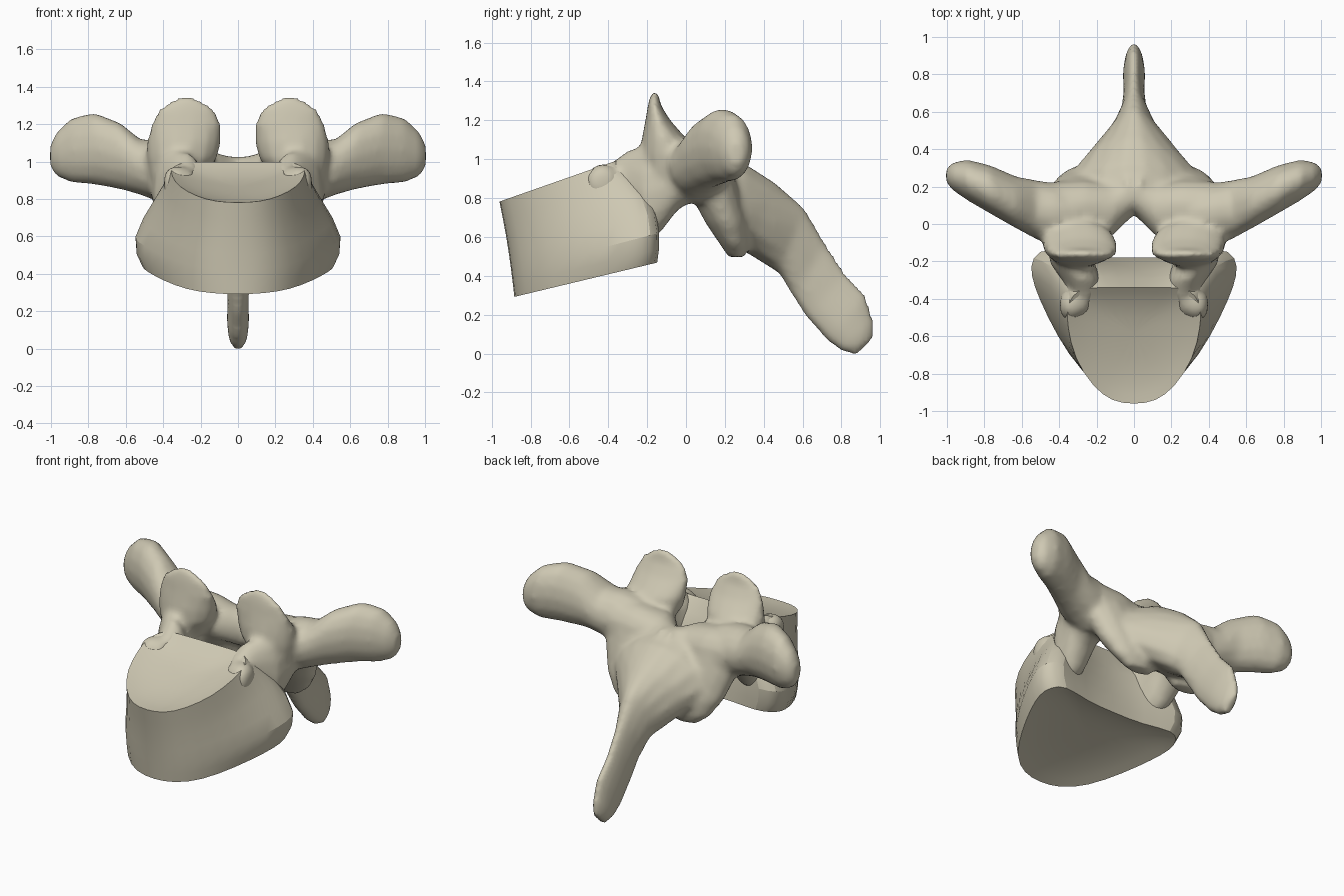
import bpy, bmesh, math
from mathutils import Vector

cube = bpy.data.objects.get("Cube")
if cube:
    bpy.data.objects.remove(cube)

bone = bpy.data.materials.new("bone")
bone.use_nodes = True
COLOUR = (0.62, 0.58, 0.45, 1)
bone.diffuse_color = COLOUR
bone.node_tree.nodes["Principled BSDF"].inputs["Base Color"].default_value = COLOUR


def oval(centre, u, v, taper=0.0, sides=14):
    """Ring around centre with half axes u and v; taper narrows it towards +v."""
    ring = []
    for i in range(sides):
        a = math.tau * i / sides
        s = math.sin(a)
        ring.append(Vector(centre) + Vector(u) * math.cos(a) * (1 - taper * s) + Vector(v) * s)
    return ring


def loft(bm, rings):
    """Skin a list of rings and close both ends."""
    rows = [[bm.verts.new(p) for p in ring] for ring in rings]
    n = len(rows[0])
    for a, b in zip(rows, rows[1:]):
        for i in range(n):
            j = (i + 1) % n
            bm.faces.new((a[i], a[j], b[j], b[i]))
    bm.faces.new(rows[0][::-1])
    bm.faces.new(rows[-1])
    return rows


def both_sides(bm, rings):
    for side in (1, -1):
        loft(bm, [[Vector((p.x * side, p.y, p.z)) for p in ring] for ring in rings])


def flat_ovals(sections):
    """Horizontal ovals from (z, x, y, half width, half depth)."""
    return [oval((x, y, z), (w, 0, 0), (0, d, 0)) for z, x, y, w, d in sections]


def side_ovals(sections):
    """Ovals facing sideways from (x, y, z, half depth, half height)."""
    return [oval((x, y, z), (0, d, 0), (0, 0, h)) for x, y, z, d, h in sections]


def make_object(name, bm):
    bmesh.ops.recalc_face_normals(bm, faces=bm.faces[:])
    mesh = bpy.data.meshes.new(name)
    bm.to_mesh(mesh)
    bm.free()
    mesh.materials.append(bone)
    obj = bpy.data.objects.new(name, mesh)
    bpy.context.collection.objects.link(obj)
    bpy.ops.object.select_all(action='DESELECT')
    obj.select_set(True)
    bpy.context.view_layer.objects.active = obj
    bpy.ops.object.shade_smooth_by_angle(angle=math.radians(45))
    return obj


# Vertebral body: half outlines (x, y), each on a sloping plane (front height, slope)
LEVELS = [
    (0.29, 0.24, [(0, -.89), (.14, -.87), (.28, -.78), (.40, -.58), (.48, -.40),
                  (.52, -.27), (.50, -.19), (.43, -.13), (.22, -.18), (0, -.18)]),
    (0.41, 0.25, [(0, -.90), (.15, -.89), (.29, -.79), (.43, -.59), (.54, -.38),
                  (.59, -.26), (.59, -.17), (.50, -.10), (.24, -.19), (0, -.20)]),
    (0.60, 0.32, [(0, -.93), (.13, -.91), (.25, -.83), (.36, -.64), (.41, -.47),
                  (.44, -.32), (.43, -.20), (.36, -.15), (.19, -.23), (0, -.26)]),
    (0.78, 0.35, [(0, -.965), (.12, -.95), (.22, -.87), (.32, -.72), (.355, -.55),
                  (.36, -.45), (.33, -.38), (.27, -.34), (.13, -.34), (0, -.34)]),
]


def body_ring(height, slope, half):
    outline = half + [(-x, y) for x, y in half[-2:0:-1]]
    front = half[0][1]
    return [Vector((x, y, height + slope * (y - front))) for x, y in outline]


def dished(ring, scale, depth):
    mid = sum(ring, Vector()) / len(ring)
    return [mid + (p - mid) * scale + Vector((0, 0, depth)) for p in ring]


rings = [body_ring(*level) for level in LEVELS]
bottom, top = rings[0], rings[-1]
rings = ([dished(bottom, s, d) for s, d in ((.3, .04), (.75, .025))] + rings
         + [dished(top, s, d) for s, d in ((.75, -.03), (.3, -.05))])
bm = bmesh.new()
rows = loft(bm, rings)
crease = bm.edges.layers.float.new("crease_edge")
for row in (rows[2], rows[-3]):
    for i, v in enumerate(row):
        bm.edges.get((v, row[i - 1]))[crease] = 1.0
body = make_object("vertebral_body", bm)
sub = body.modifiers.new("rounding", 'SUBSURF')
sub.levels = sub.render_levels = 1

# Neural arch: overlapping lofts fused into one skin
bm = bmesh.new()

# Upper rib facets: low swellings where the pedicles leave the body
both_sides(bm, side_ovals([(.24, -.40, .89, .08, .07), (.32, -.42, .88, .10, .10),
                           (.365, -.43, .88, .085, .09), (.395, -.43, .88, .05, .055)]))

# Pedicles, running backwards from the body
both_sides(bm, [oval((x, y, z), (w, 0, 0), (0, 0, h)) for x, y, z, w, h in (
    (.26, -.39, .88, .07, .10), (.28, -.30, .87, .105, .175), (.33, -.21, .82, .12, .26),
    (.34, -.13, .85, .12, .23), (.35, -.04, .91, .13, .17), (.35, .06, .94, .14, .15))])

# Upper joint processes, thinning to an upright blade
both_sides(bm, flat_ovals([
    (.90, .33, -.08, .14, .13), (1.02, .30, -.10, .19, .135), (1.1, .29, -.11, .20, .12),
    (1.2, .275, -.145, .19, .065), (1.28, .275, -.163, .15, .033), (1.315, .275, -.162, .10, .025),
    (1.345, .275, -.16, .04, .016)]))

# Transverse processes with clubbed ends
both_sides(bm, side_ovals([
    (.30, .05, .93, .13, .16), (.42, .06, .95, .16, .17), (.52, .075, .97, .16, .15),
    (.63, .115, 1.03, .14, .18), (.77, .185, 1.07, .13, .195),
    (.89, .235, 1.06, .11, .175), (.97, .255, 1.04, .075, .12), (1.005, .26, 1.03, .035, .06)]))

# Laminae meeting in a forward-opening V
both_sides(bm, side_ovals([
    (-.04, .19, .88, .10, .15), (.05, .13, .91, .13, .12), (.12, .07, .94, .14, .11),
    (.26, .09, .92, .15, .16), (.42, .09, .93, .14, .16)]))

# Lower joint processes
both_sides(bm, flat_ovals([
    (.97, .30, .11, .20, .12), (.82, .26, .15, .21, .13), (.67, .23, .21, .19, .11),
    (.56, .20, .25, .15, .075), (.495, .18, .26, .09, .04)]))

# Spinous process: upper edge (y, z), lower edge (y, z), half width
SPINE = [(.22, 1.0, .16, .66, .34), (.32, .97, .22, .56, .34), (.46, .88, .32, .51, .24),
         (.61, .75, .48, .41, .11), (.72, .57, .55, .29, .065), (.82, .42, .62, .18, .055),
         (.93, .30, .73, .06, .058), (.97, .16, .80, .01, .05), (.965, .08, .87, -.01, .03)]
spine = []
for y1, z1, y2, z2, w in SPINE:
    up = Vector((0, y1 - y2, z1 - z2)) / 2
    spine.append(oval((0, (y1 + y2) / 2, (z1 + z2) / 2), (w, 0, 0), up, taper=.3))
loft(bm, spine)

arch = make_object("neural_arch", bm)
fuse = arch.modifiers.new("fuse", 'REMESH')
fuse.mode = 'VOXEL'
fuse.voxel_size = 0.02
fuse.use_smooth_shade = True
soften = arch.modifiers.new("soften", 'SMOOTH')
soften.factor = 0.5
soften.iterations = 6
